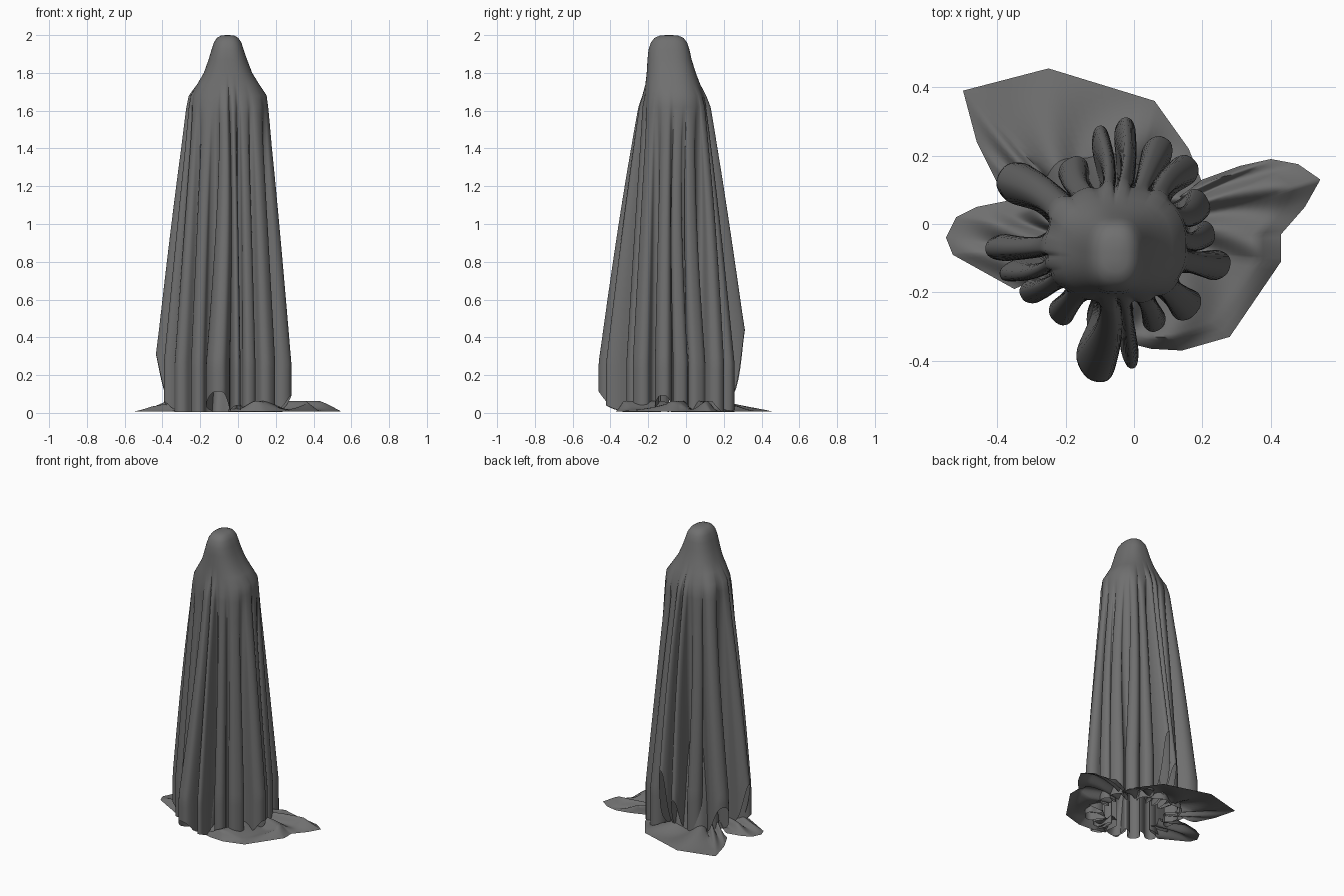
import bpy, bmesh, math, random
from mathutils import Vector

random.seed(4)
if "Cube" in bpy.data.objects:
    bpy.data.objects.remove(bpy.data.objects["Cube"])

cloth = bpy.data.materials.new("grey cloth")
cloth.use_nodes = True
GREY = (0.16, 0.16, 0.16, 1)
cloth.diffuse_color = GREY
cloth.node_tree.nodes["Principled BSDF"].inputs["Base Color"].default_value = GREY

CENTRE = Vector((-0.05, -0.06))
CORE = (0.20, 0.165)


def make_grid(name, rows, closed):
    """Skin a list of equal-length point rows with smooth quads."""
    bm = bmesh.new()
    grid = [[bm.verts.new(p) for p in row] for row in rows]
    n = len(rows[0])
    for a, b in zip(grid, grid[1:]):
        for i in range(n if closed else n - 1):
            j = (i + 1) % n
            bm.faces.new((a[i], b[i], b[j], a[j]))
    if closed:
        bm.faces.new(grid[0])
    bmesh.ops.recalc_face_normals(bm, faces=bm.faces)
    mesh = bpy.data.meshes.new(name)
    bm.to_mesh(mesh)
    bm.free()
    mesh.materials.append(cloth)
    obj = bpy.data.objects.new(name, mesh)
    bpy.context.collection.objects.link(obj)
    bpy.context.view_layer.objects.active = obj
    obj.select_set(True)
    bpy.ops.object.shade_smooth_by_angle(angle=math.radians(60))
    obj.select_set(False)


def smooth_loop(points, steps):
    """Closed Catmull-Rom curve through the points."""
    n, out = len(points), []
    for i in range(n):
        p0, p1, p2, p3 = (points[(i + k) % n] for k in (-1, 0, 1, 2))
        for s in range(steps):
            t = s / steps
            out.append(0.5 * (2 * p1 + (p2 - p0) * t
                              + (2 * p0 - 5 * p1 + 4 * p2 - p3) * t * t
                              + (3 * p1 - p0 - 3 * p2 + p3) * t ** 3))
    return out


def oval(cx, cy, rx, ry, a, power=2.5):
    """Point on a slightly squared ellipse in direction a."""
    c, s = abs(math.cos(a)) / rx, abs(math.sin(a)) / ry
    r = (c ** power + s ** power) ** (-1 / power)
    return Vector((cx + r * math.cos(a), cy + r * math.sin(a)))


# Hanging folds: tip x, tip y, widest half width, hem height
FOLDS = [
    (0.235, -0.03, .05, 0), (0.215, 0.07, .05, 0), (0.17, 0.19, .05, 0),
    (0.09, 0.25, .05, 0), (-0.025, 0.33, .032, .40), (-0.10, 0.285, .028, .22),
    (-0.19, 0.19, .05, 0), (-0.39, 0.15, .062, .2), (-0.435, -0.075, .045, .28),
    (-0.39, -0.15, .03, .05), (-0.33, -0.21, .04, 0), (-0.23, -0.285, .04, 0),
    (-0.095, -0.46, .085, .1), (-0.005, -0.42, .026, .03), (0.07, -0.31, .035, 0),
    (0.18, -0.26, .05, 0), (0.28, -0.12, .05, .08),
]
tips = [Vector(f[:2]) for f in FOLDS]
angles = [math.atan2(*(t - CENTRE).yx) % math.tau for t in tips]

# Control points round the cloth: direction, full position, hem, start height, sway
controls = []
order = sorted(range(len(FOLDS)), key=lambda i: angles[i])
for k, i in enumerate(order):
    a = angles[i]
    gap_after = (angles[order[(k + 1) % len(order)]] - a) % math.tau
    gap_before = (a - angles[order[k - 1]]) % math.tau
    _, _, width, hem = FOLDS[i]
    base = oval(*CENTRE, *CORE, a)
    out = tips[i] - base
    across = Vector((-out.y, out.x)).normalized()
    reach = (base + out * .65 - CENTRE).length
    left = min(width, reach * math.sin(gap_after / 2) * .96)
    right = min(width, reach * math.sin(gap_before / 2) * .96)
    start = 1.72 if out.length > .17 else random.uniform(1.6, 1.7)
    sway = across * random.uniform(-.02, .02)
    curl = across * random.uniform(-.012, .012)
    for turn, along, shift, drop in (
            (-gap_before * .38, .25, -right * .72, 0),
            (-gap_before * .24, .7, -right, .3),
            (-gap_before * .08, .98, -right * .5, 1),
            (gap_after * .08, .98, left * .5, 1),
            (gap_after * .24, .7, left, .3),
            (gap_after * .38, .25, left * .72, 0)):
        spot = base + out * along + across * shift + curl * (1 - along)
        controls.append((a + turn, spot, hem * drop, start, sway))
    mid = a + gap_after / 2
    controls.append((mid, oval(*CENTRE, *CORE, mid), 0, 1.65, sway * 0))

# Head and shoulders: z, centre x, centre y, half width, half depth
PROFILE = [
    (2.0, -.055, -.09, .010, .015), (1.997, -.055, -.09, .036, .050),
    (1.985, -.055, -.09, .057, .077), (1.96, -.055, -.09, .073, .096),
    (1.92, -.055, -.09, .086, .109), (1.87, -.054, -.087, .102, .117),
    (1.80, -.053, -.078, .128, .130), (1.74, -.052, -.070, .164, .145),
    (1.68, -.05, -.062, .202, .158), (1.62, -.05, -.06, .205, .168),
    (1.4, -.05, -.06, *CORE),
]


def body_at(z):
    """Interpolate the profile at height z."""
    for a, b in zip(PROFILE, PROFILE[1:]):
        if z >= b[0]:
            t = (a[0] - z) / (a[0] - b[0])
            return [p + (q - p) * t for p, q in zip(a[1:], b[1:])]
    return PROFILE[-1][1:]


def ring(height_of):
    """One loop of cloth; folds open out as it descends."""
    pts = []
    for a, full, hem, start, sway in controls:
        z = height_of(hem)
        t = min(1, max(0, (start - z) / (start - .26))) ** .86
        p = oval(*body_at(z), a).lerp(full, t) + sway * math.sin(math.pi * t)
        pts.append(Vector((*p, z)))
    return smooth_loop(pts, 5)


# Draped figure: crown to chest in level rings, then down to the uneven hem
rows = [ring(lambda hem, z=p[0]: z) for p in PROFILE[:-1]]
ROWS = 44
for r in range(1, ROWS + 1):
    rows.append(ring(lambda hem, s=r / ROWS: 1.62 + (hem + .006 - 1.62) * s))
for row in rows:
    for p in row:
        p.z = max(p.z, .004)
make_grid("draped_cloth", rows, True)


def under_panel(name, start, end, spread, top):
    """Rippled inner cloth seen below a raised hem, leaning in as it rises."""
    rows = []
    for v in range(9):
        row = []
        for i in range(61):
            f = i / 60
            a = math.radians(start + (end - start) * f)
            ripple = .07 * math.sin((end - start) * f * .2)
            k = 1 + (spread - 1 + ripple) * (1 - v / 8) * math.sin(math.pi * f) ** .5
            p = oval(*CENTRE, CORE[0] * k, CORE[1] * k, a)
            row.append(Vector((*p, .005 + top * v / 8)))
        rows.append(row)
    make_grid(name, rows, False)


under_panel("back_under_cloth", 55, 160, 1.65, .6)
under_panel("front_under_cloth", 245, 285, 1.7, .4)


def floor_sheet(name, outline, lift, waves, edge):
    """Cloth lying on the floor between the skirt and a straight-edged outline."""
    outer = []
    for a, b in zip(outline, outline[1:]):
        outer += [Vector(a).lerp(Vector(b), s / 8) for s in range(8)]
    outer.append(Vector(outline[-1]))
    rows = []
    for v in range(17):
        f = v / 16
        row = []
        for i, p in enumerate(outer):
            a = math.atan2(*(p - CENTRE).yx)
            q = oval(*CENTRE, *CORE, a).lerp(p, f)
            u = i / (len(outer) - 1)
            bump = .6 + .4 * math.sin(waves * math.tau * u + 5 * f)
            z = .008 + lift * bump * min(1, (1 - f) * edge)
            row.append(Vector((*q, z)))
        rows.append(row)
    make_grid(name, rows, False)


# Three spread corners of the cloth
floor_sheet("back_floor_cloth", [(.20, .12), (.16, .22), (.06, .36), (-.25, .455),
                                 (-.5, .39), (-.46, .24), (-.40, .12)], .06, 5, 1.3)
floor_sheet("left_floor_cloth", [(-.05, -.34), (.05, -.365), (.14, -.37), (.28, -.33),
                                 (.43, -.11), (.43, -.03), (.50, .05), (.545, .13),
                                 (.48, .175), (.40, .19), (.31, .17), (.20, .13)],
            .055, 4, 4)
floor_sheet("right_floor_cloth", [(-.36, .07), (-.46, .05), (-.52, .02), (-.55, -.04),
                                  (-.53, -.09), (-.35, -.19)], .05, 2, 2)
